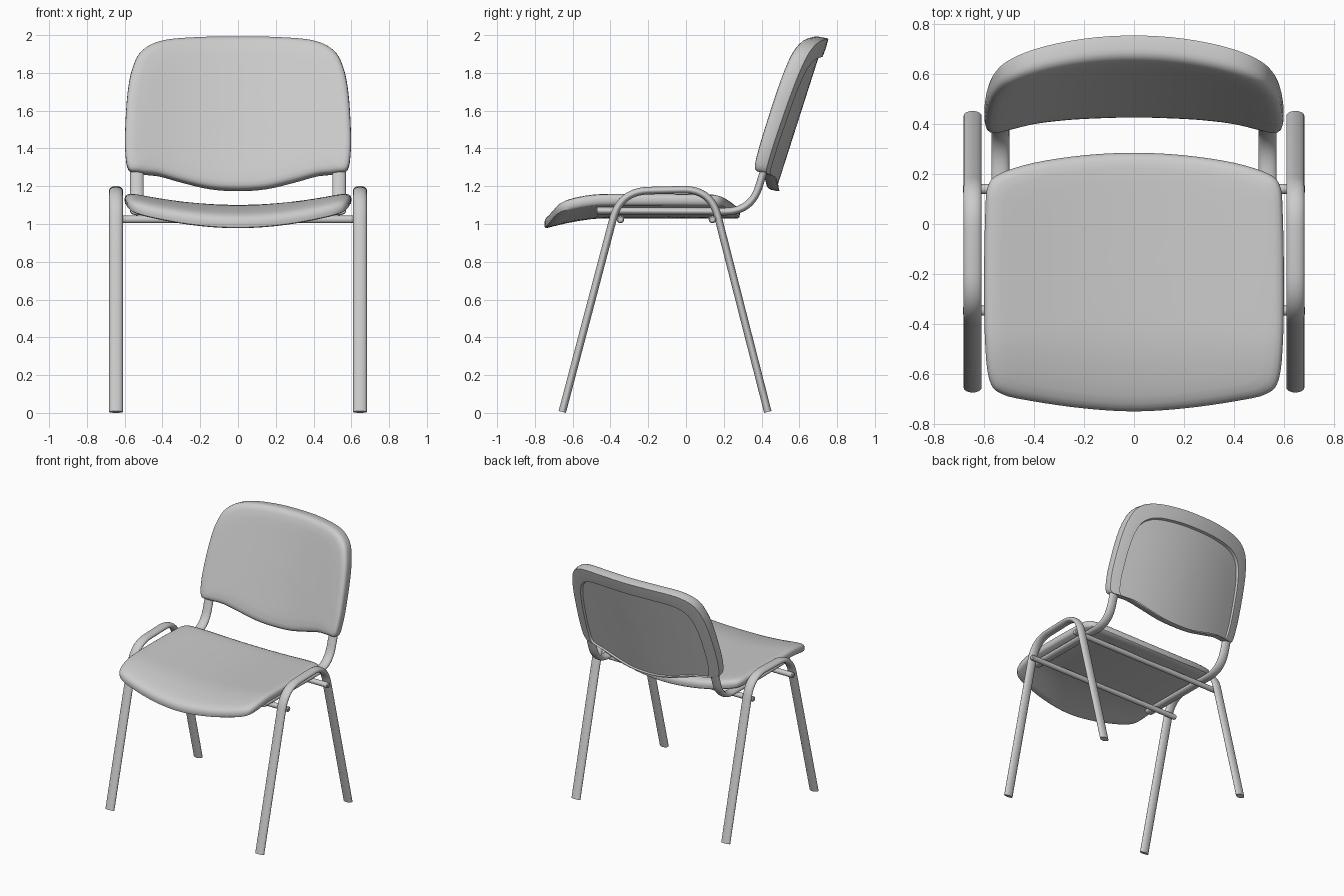
import bpy, bmesh
from math import cos, sin, pi
from mathutils import Vector

if "Cube" in bpy.data.objects:
    bpy.data.objects.remove(bpy.data.objects["Cube"])


def loft(name, rings):
    """Skin a list of equal closed loops and cap both ends."""
    bm = bmesh.new()
    loops = [[bm.verts.new(p) for p in r] for r in rings]
    n = len(loops[0])
    for a, b in zip(loops, loops[1:]):
        for i in range(n):
            j = (i + 1) % n
            bm.faces.new((a[i], a[j], b[j], b[i]))
    bm.faces.new(loops[0][::-1])
    bm.faces.new(loops[-1])
    bmesh.ops.recalc_face_normals(bm, faces=bm.faces)
    me = bpy.data.meshes.new(name)
    bm.to_mesh(me)
    bm.free()
    ob = bpy.data.objects.new(name, me)
    bpy.context.collection.objects.link(ob)
    bpy.ops.object.select_all(action='DESELECT')
    ob.select_set(True)
    bpy.context.view_layer.objects.active = ob
    bpy.ops.object.shade_smooth_by_angle(angle=0.7)
    return ob


def outline(half, steps=4):
    """Mirror a half outline and smooth it into a closed loop."""
    pts = [Vector(p) for p in half]
    pts += [Vector((-p.x, p.y)) for p in pts[-2:0:-1]]
    n, out = len(pts), []
    for i in range(n):
        a, b, c, d = (pts[(i + k) % n] for k in (-1, 0, 1, 2))
        for s in range(steps):
            t = s / steps
            out.append(0.5 * (2 * b + (c - a) * t + (2 * a - 5 * b + 4 * c - d) * t * t
                              + (3 * b - a - 3 * c + d) * t ** 3))
    return out


def pad(name, half, profile, place):
    """Upholstered shell: outline scaled about a centre, per (scale, centre, depth)."""
    loop = outline(half)
    rings = []
    for s, c, w in profile:
        rings.append([place(p.x * s, c + (p.y - c) * s, w) for p in loop])
    return loft(name, rings)


def rounded_path(corners, d, steps=10):
    """Polyline with its inner corners rounded off."""
    pts = [Vector(p) for p in corners]
    out = [pts[0]]
    for a, b, c in zip(pts, pts[1:], pts[2:]):
        p, q = b + (a - b).normalized() * d, b + (c - b).normalized() * d
        for i in range(steps + 1):
            t = i / steps
            out.append(p * (1 - t) ** 2 + b * 2 * t * (1 - t) + q * t * t)
    return out + [pts[-1]]


def flat_tube(name, x, path, a=0.036, b=0.02, sides=20):
    """Oval tube following a path in the y-z plane at a given x."""
    rings = []
    for i, p in enumerate(path):
        t = (path[min(i + 1, len(path) - 1)] - path[max(i - 1, 0)]).normalized()
        ring = []
        for k in range(sides):
            u = 2 * pi * k / sides
            q = p + Vector((-t.y, t.x)) * b * sin(u)
            ring.append((x + a * cos(u), q.x, q.y))
        rings.append(ring)
    return loft(name, rings)


# Seat: dished across its width, front edge rolled down
def place_seat(x, y, w):
    droop = 0.055 * (max(0, -0.45 - y) / 0.3) ** 1.5
    return (x, y, 1.03 + w + 0.065 * (x / 0.57) ** 2 - droop)


inner = [0.04, 0.2, 0.35, 0.5, 0.65, 0.78]
seat_half = [(0, -.75), (.2, -.738), (.4, -.71), (.53, -.68), (.58, -.62), (.597, -.45),
             (.6, -.2), (.595, .05), (.585, .15), (.54, .2), (.4, .245), (.2, .275), (0, .285)]
seat_edge = [(.9, 0), (.98, 0), (.995, .006), (1, .02), (1, .034), (.992, .048),
             (.975, .058), (.94, .066), (.88, .07)]
profile = [(s, 0) for s in inner] + seat_edge + [(s, .071) for s in inner[::-1]]
pad("seat", seat_half, [(s, -.23, w) for s, w in profile], place_seat)


# Backrest: reclined, wrapped round the sitter, recessed panel behind
def place_back(x, z, w):
    k = (z - 1.18) / 0.82
    return (x, 0.41 + 0.245 * k + w * (0.78 + 0.22 * k) - 0.11 * (x / 0.6) ** 2, z - 0.18 * w)


back_half = [(0, 1.19), (.15, 1.2), (.3, 1.235), (.42, 1.268), (.52, 1.28), (.58, 1.3),
             (.597, 1.4), (.597, 1.52), (.585, 1.7), (.56, 1.83), (.51, 1.925),
             (.4, 1.98), (.2, 1.998), (0, 2.0)]
front = [(s, 1.6, 0) for s in inner] + [(.9, 1.6, .003), (.95, 1.6, .009), (.98, 1.6, .019),
                                        (.995, 1.6, .032), (1, 1.6, .048)]
rim = [(1, 1.6, .09), (.995, 1.6, .1), (.93, 1.25, .102), (.87, 1.25, .1), (.86, 1.25, .08)]
panel = [(s, 1.25 + .35 * (1 - s), .08) for s in (.7, .55, .4, .25, .1, .03)]
pad("backrest", back_half, front + rim + panel, place_back)

# Side leg frames and backrest supports
leg_path = rounded_path([(-.655, .005), (-.348, 1.173), (.132, 1.185), (.433, .005)], .15)
support_path = rounded_path([(-.47, 1.07), (.345, 1.065), (.43, 1.34)], .14)
for side, sx in (("left", -1), ("right", 1)):
    flat_tube(side + "_leg_frame", sx * .646, leg_path)
    flat_tube(side + "_back_support", sx * .535, support_path)

# Cross bars under the seat
for name, y in (("front_cross_bar", -.347), ("rear_cross_bar", .14)):
    rings = [[(x, y + r * cos(2 * pi * k / 16), 1.024 + r * sin(2 * pi * k / 16))
              for k in range(16)]
             for x, r in ((-.684, .014), (-.678, .02), (.678, .02), (.684, .014))]
    loft(name, rings)
